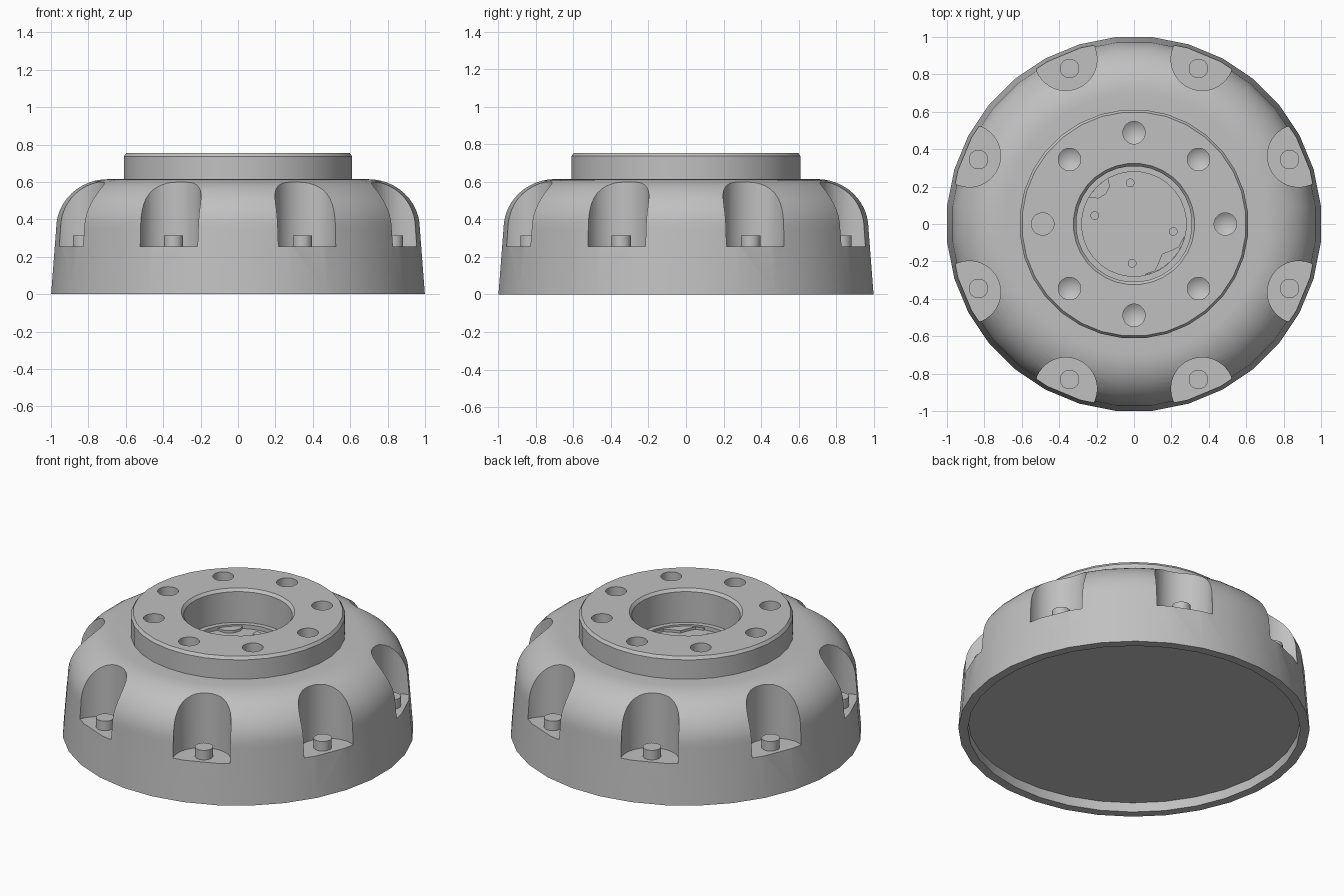
import bpy, bmesh
from math import sin, cos, pi, radians, atan2
from mathutils import Matrix, Vector

cube = bpy.data.objects.get("Cube")
if cube:
    bpy.data.objects.remove(cube, do_unlink=True)

metal = bpy.data.materials.new("plain grey metal")
GREY = (0.53, 0.53, 0.53, 1)
metal.diffuse_color = GREY
metal.use_nodes = True
metal.node_tree.nodes["Principled BSDF"].inputs["Base Color"].default_value = GREY


def revolve(bm, profile, segs, x=0, y=0):
    """Spin a profile running axis to axis into a closed solid at (x, y)."""
    rings = []
    for r, z in profile:
        n = 1 if r == 0 else segs
        angles = [2 * pi * (i + 0.5) / segs for i in range(n)]
        rings.append([bm.verts.new((x + r * cos(a), y + r * sin(a), z)) for a in angles])
    for low, high in zip(rings, rings[1:]):
        for i in range(segs):
            j = (i + 1) % segs
            quad = [low[i % len(low)], low[j % len(low)],
                    high[j % len(high)], high[i % len(high)]]
            bm.faces.new(list(dict.fromkeys(quad)))


def finish(name, bm):
    bmesh.ops.recalc_face_normals(bm, faces=bm.faces[:])
    mesh = bpy.data.meshes.new(name)
    bm.to_mesh(mesh)
    bm.free()
    mesh.materials.append(metal)
    obj = bpy.data.objects.new(name, mesh)
    bpy.context.collection.objects.link(obj)
    return obj


def smooth(obj):
    bpy.ops.object.select_all(action='DESELECT')
    obj.select_set(True)
    bpy.context.view_layer.objects.active = obj
    bpy.ops.object.shade_smooth_by_angle(angle=radians(30))


def rod(r, bottom, top):
    return [(0, bottom), (r, bottom), (r, top), (0, top)]


def around(radius, start):
    for k in range(8):
        a = radians(start + 45 * k)
        yield radius * cos(a), radius * sin(a)


# Housing: skirt, rounded shoulder, raised flange and stepped central bore
BORE_FLOOR = 0.52
shoulder = [(0.70 + 0.277 * cos(t), 0.35 + 0.265 * sin(t))
            for t in [pi / 2 * i / 12 for i in range(13)]]
profile = ([(0, 0.06), (0.95, 0.06), (0.95, 0), (1.004, 0)] + shoulder +
           [(0.613, 0.615), (0.613, 0.737), (0.60, 0.755),
            (0.325, 0.755), (0.31, 0.738), (0.31, 0.545),
            (0.28, 0.545), (0.28, BORE_FLOOR), (0, BORE_FLOOR)])
bm = bmesh.new()
revolve(bm, profile, 32)
housing = finish("housing", bm)

# Cutters: side pockets and flange holes (one hole is flat bottomed)
bm = bmesh.new()
for x, y in around(0.953, 22.5):
    revolve(bm, rod(0.167, 0.255, 0.7), 40, x, y)
for k, (x, y) in enumerate(around(0.488, 0)):
    tip = 0.65 if k == 4 else 0.61
    revolve(bm, [(0, tip), (0.06, 0.65), (0.06, 0.85), (0, 0.85)], 24, x, y)
cutter = finish("pocket_and_hole_cutter", bm)
cutter.hide_render = True

cut = housing.modifiers.new("pockets_and_holes", 'BOOLEAN')
cut.operation = 'DIFFERENCE'
cut.solver = 'EXACT'
cut.object = cutter
bpy.ops.object.select_all(action='DESELECT')
housing.select_set(True)
bpy.context.view_layer.objects.active = housing
bpy.ops.object.modifier_apply(modifier=cut.name)
bpy.data.objects.remove(cutter, do_unlink=True)
smooth(housing)

# Bolt studs standing on the pocket floors
bm = bmesh.new()
for x, y in around(0.90, 22.5):
    revolve(bm, rod(0.052, 0.25, 0.315), 24, x, y)
smooth(finish("pocket_studs", bm))

# Small pins on the bore floor
bm = bmesh.new()
for x, y in [(-0.02, 0.22), (-0.21, 0.045), (0.21, -0.04), (-0.01, -0.21)]:
    revolve(bm, rod(0.023, BORE_FLOOR - 0.01, BORE_FLOOR + 0.01), 16, x, y)
smooth(finish("bore_pins", bm))


def pad(name, inner):
    """Raised pad between a wavy inner edge and the bore wall."""
    first, last = Vector(inner[0]), Vector(inner[-1])
    a0 = atan2(last.y, last.x)
    sweep = (atan2(first.y, first.x) - a0 + pi) % (2 * pi) - pi
    arc = [(0.279 * cos(a0 + sweep * i / 8), 0.279 * sin(a0 + sweep * i / 8))
           for i in range(9)]
    bm = bmesh.new()
    face = bm.faces.new([bm.verts.new((x, y, BORE_FLOOR - 0.005))
                         for x, y in inner + arc])
    top = bmesh.ops.extrude_face_region(bm, geom=[face])["geom"]
    bmesh.ops.translate(bm, vec=(0, 0, 0.02),
                        verts=[v for v in top if isinstance(v, bmesh.types.BMVert)])
    finish(name, bm)


pad("bore_pad_large", [(0.265, -0.07), (0.24, -0.12), (0.2, -0.14), (0.15, -0.16),
                       (0.13, -0.21), (0.11, -0.25), (0.06, -0.265)])
pad("bore_pad_small", [(-0.135, 0.235), (-0.13, 0.2), (-0.15, 0.16),
                       (-0.19, 0.137), (-0.235, 0.14)])
